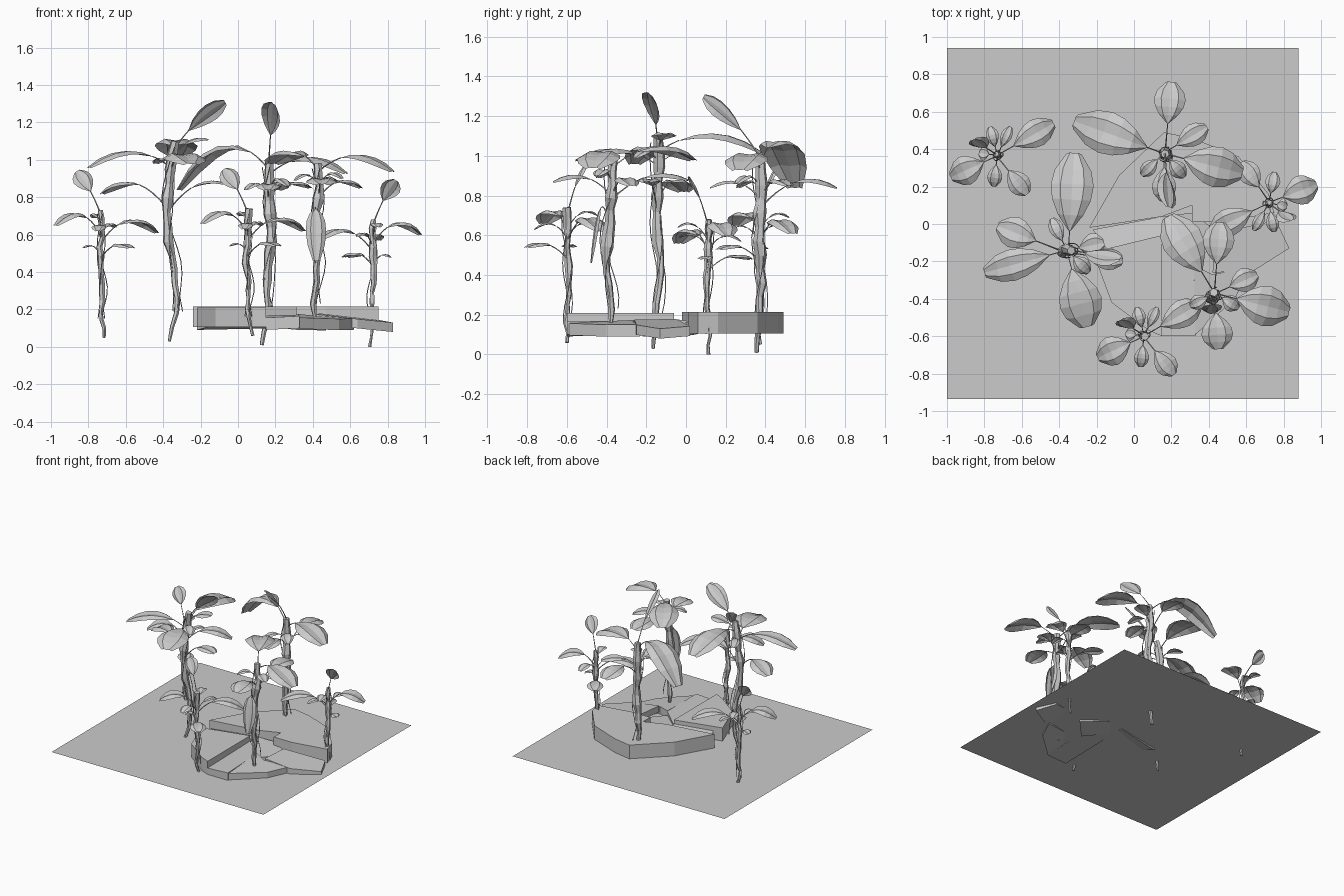
import bpy, bmesh, math, random
from mathutils import Vector, Matrix

if "Cube" in bpy.data.objects:
    bpy.data.objects.remove(bpy.data.objects["Cube"])

random.seed(4)


def finish(name, bm):
    me = bpy.data.meshes.new(name)
    bmesh.ops.recalc_face_normals(bm, faces=[f for f in bm.faces if name.endswith(("stem", "slab"))])
    bm.to_mesh(me)
    bm.free()
    ob = bpy.data.objects.new(name, me)
    bpy.context.collection.objects.link(ob)
    return ob


def tube(bm, pts, radii, sides):
    rings = []
    for i, p in enumerate(pts):
        d = (pts[min(i + 1, len(pts) - 1)] - pts[max(i - 1, 0)]).normalized()
        u = d.cross(Vector((0.31, 0.95, 0.05))).normalized()
        v = d.cross(u)
        ring = []
        for k in range(sides):
            a = math.tau * k / sides
            ring.append(bm.verts.new(p + (u * math.cos(a) + v * math.sin(a)) * radii[i]))
        rings.append(ring)
    for a, b in zip(rings, rings[1:]):
        for k in range(sides):
            n = (k + 1) % sides
            bm.faces.new((a[k], a[n], b[n], b[k]))
    bm.faces.new(rings[0][::-1])
    bm.faces.new(rings[-1])


def path_at(path, z):
    # point of the stem centreline at height z
    for a, b in zip(path, path[1:]):
        if z <= b.z:
            return a.lerp(b, max(0, (z - a.z) / (b.z - a.z)))
    return path[-1].copy()


def leaf(bm, path, tip, attach, peak, width, start):
    # arched stalk, then a folded ovate blade along the same curve
    p0, p2 = path_at(path, attach), Vector(tip)
    p1 = (p0 + p2) / 2
    p1.z = peak

    def curve(t):
        return p0 * (1 - t) ** 2 + p1 * 2 * t * (1 - t) + p2 * t * t

    tube(bm, [curve(start * i / 4) for i in range(5)], [0.005, 0.004, 0.0035, 0.003, 0.003], 4)
    flat = Vector((p2.x - p0.x, p2.y - p0.y, 0)).normalized()
    level = Vector((-flat.y, flat.x, 0))
    # upright leaves are twisted sideways
    roll = 0.75 if p2.z > p0.z + 0.18 else 0
    profile = [0.06, 0.6, 0.9, 1.0, 0.85, 0.35]
    rows = []
    for i, w in enumerate(profile):
        t = start + (1 - start) * i / 5
        c = curve(t)
        d = (curve(t + 0.01) - curve(t - 0.01)).normalized()
        up = d.cross(level)
        side = level * math.cos(roll) - up * math.sin(roll)
        up = d.cross(side)
        h = width / 2 * w
        rows.append([bm.verts.new(c + side * h * s - up * h * drop)
                     for s, drop in ((1, 0.22), (0.55, -0.03), (0, 0.06), (-0.55, -0.03), (-1, 0.22))])
    for a, b in zip(rows, rows[1:]):
        for k in range(4):
            bm.faces.new((a[k], b[k], b[k + 1], a[k + 1]))


def plant(name, path, leaves, radius, mat=Matrix()):
    path = [Vector(p) for p in path]
    z0, z1 = path[0].z, path[-1].z
    # knobbly main stem
    bm = bmesh.new()
    n = 15
    pts, rad = [], []
    for i in range(n):
        f = i / (n - 1)
        p = path_at(path, z0 + (z1 - z0) * f)
        pts.append(p + Vector((random.uniform(-1, 1), random.uniform(-1, 1), 0)) * 0.006)
        rad.append(radius * random.uniform(0.75, 1.3) * (0.45 + 0.6 * min(1, f * 1.8)))
    tube(bm, pts, rad, 6)
    # thin shoots winding round the stem
    for ph in (0, 2.2, 4.3):
        vine = []
        for i in range(14):
            f = 0.15 + 0.82 * i / 13
            a = ph + f * 5
            r = radius * (1.1 + 0.6 * math.sin(f * 9 + ph))
            vine.append(path_at(path, z0 + (z1 - z0) * f) + Vector((math.cos(a), math.sin(a), 0)) * r)
        tube(bm, vine, [0.003] * 14, 3)
    bm.transform(mat)
    finish(name + "_stem", bm)
    bm = bmesh.new()
    for x, y, z, attach, peak, width, start in leaves:
        leaf(bm, path, (x, y, z), attach, peak, width, start)
    bm.transform(mat)
    finish(name + "_leaves", bm)


# leaf rows: tip x, y, z, attach height, arch control height, width, blade start
plant("back_tall_plant",
      [(.13, .36, .01), (.165, .37, .2), (.15, .38, .38), (.18, .37, .6), (.16, .38, .8), (.165, .375, .99)],
      [(-.32, .55, .84, .95, 1.25, .23, .2), (.58, .27, .93, .92, 1.1, .22, .25),
       (.20, .76, .84, .74, .96, .17, .42), (.19, .09, 1.30, 1.0, 1.22, .13, .35),
       (.39, .52, .85, .8, .93, .12, .3), (.16, .12, .84, .78, .93, .13, .3),
       (.04, .26, .84, .82, .92, .08, .3), (.27, .25, .86, .84, .95, .09, .3)], .026)

plant("left_tall_plant",
      [(-.365, -.17, .03), (-.325, -.15, .2), (-.34, -.13, .42), (-.375, -.14, .6), (-.38, -.15, .8),
       (-.36, -.14, .95), (-.34, -.14, 1.1)],
      [(-.32, .38, 1.02, 1.02, 1.2, .23, .2), (-.8, -.26, .96, .96, 1.13, .17, .22),
       (-.73, -.01, .82, .74, .97, .17, .42), (-.25, -.55, .98, .95, 1.1, .23, .25),
       (-.07, -.18, 1.31, 1.05, 1.25, .13, .3), (-.06, -.2, .87, .72, .94, .12, .4),
       (-.16, -.1, 1.11, 1.02, 1.14, .13, .3), (-.44, .03, .98, .95, 1.05, .08, .3),
       (-.24, -.26, .99, .97, 1.07, .09, .3)], .025)

plant("right_tall_plant",
      [(.40, -.38, .1), (.41, -.37, .25), (.425, -.4, .45), (.41, -.39, .65), (.435, -.37, .82), (.43, -.37, .98)],
      [(.18, .04, .98, .94, 1.13, .22, .28), (.83, -.47, .94, .94, 1.11, .22, .3),
       (.46, .01, .88, .78, .97, .17, .42), (.45, -.67, .87, .8, .96, .17, .35),
       (.66, -.27, .85, .8, .95, .13, .35), (.42, -.48, .46, .66, .9, .11, .45),
       (.3, -.44, .89, .86, .97, .08, .3), (.56, -.45, .9, .86, .98, .09, .3)], .026)

# three copies of one small plant
small_path = [(-.71, .37, .05), (-.735, .36, .16), (-.725, .375, .3), (-.74, .37, .45), (-.73, .365, .6),
              (-.73, .37, .73)]
small_leaves = [(-.98, .25, .65, .6, .8, .16, .3), (-.43, .54, .61, .56, .77, .15, .3),
                (-.57, .16, .53, .47, .59, .12, .4), (-.86, .45, .94, .7, .87, .11, .45),
                (-.77, .52, .69, .62, .76, .07, .3), (-.66, .52, .64, .58, .7, .06, .3),
                (-.75, .2, .62, .58, .7, .08, .3), (-.83, .38, .53, .5, .57, .08, .4)]
pivot = Matrix.Translation((-.73, .37, 0))
turned = Matrix.Translation((.72, .11, -.05)) @ Matrix.Rotation(math.radians(176), 4, 'Z') @ pivot.inverted()
plant("left_small_plant", small_path, small_leaves, .017)
plant("front_small_plant", small_path, small_leaves, .017, Matrix.Translation((.785, -.965, .01)))
plant("right_small_plant", small_path, small_leaves, .017, turned)


# cracked paving pieces: outline, bottom, top, top slope per x and y
def slab(name, outline, low, high, sx=0, sy=0):
    bm = bmesh.new()
    cx, cy = (sum(p[k] for p in outline) / len(outline) for k in (0, 1))
    rise = [sx * (x - cx) + sy * (y - cy) for x, y in outline]
    a = [bm.verts.new((x, y, low + r)) for (x, y), r in zip(outline, rise)]
    b = [bm.verts.new((x, y, high + r)) for (x, y), r in zip(outline, rise)]
    bm.faces.new(a[::-1])
    bm.faces.new(b)
    for i in range(len(a)):
        j = (i + 1) % len(a)
        bm.faces.new((a[i], a[j], b[j], b[i]))
    finish(name + "_slab", bm)


slab("back_left", [(-.24, -.02), (.15, .04), (.31, .1), (.31, .46), (.16, .49), (-.08, .26)], .105, .215)
slab("back_right", [(.31, .01), (.47, .01), (.75, .06), (.72, .16), (.56, .36), (.31, .46)], .105, .215)
slab("middle", [(-.22, -.03), (.15, .04), (.15, -.06), (-.12, -.17)], .105, .17, .05, -.15)
slab("front_left", [(-.22, -.15), (.15, -.06), (.15, -.6), (.08, -.57), (-.12, -.42)], .105, .21)
slab("front", [(.15, -.06), (.32, -.22), (.33, -.6), (.15, -.6)], .1, .165, .05, .02)
slab("centre", [(.15, .04), (.31, .06), (.47, -.06), (.32, -.22), (.15, -.06)], .1, .15, -.06, .04)
slab("front_right", [(.32, -.22), (.42, -.27), (.62, -.23), (.54, -.4), (.33, -.59)], .1, .16, -.08, .05)
slab("right_tilted", [(.42, -.26), (.44, -.05), (.76, .02), (.83, -.13), (.64, -.25)], .105, .155, -.12, .03)

# ground sheet the plants root through
bm = bmesh.new()
bm.faces.new([bm.verts.new((x, y, .105)) for x, y in ((-1, -.935), (.88, -.935), (.88, .94), (-1, .94))])
finish("ground_sheet", bm)
